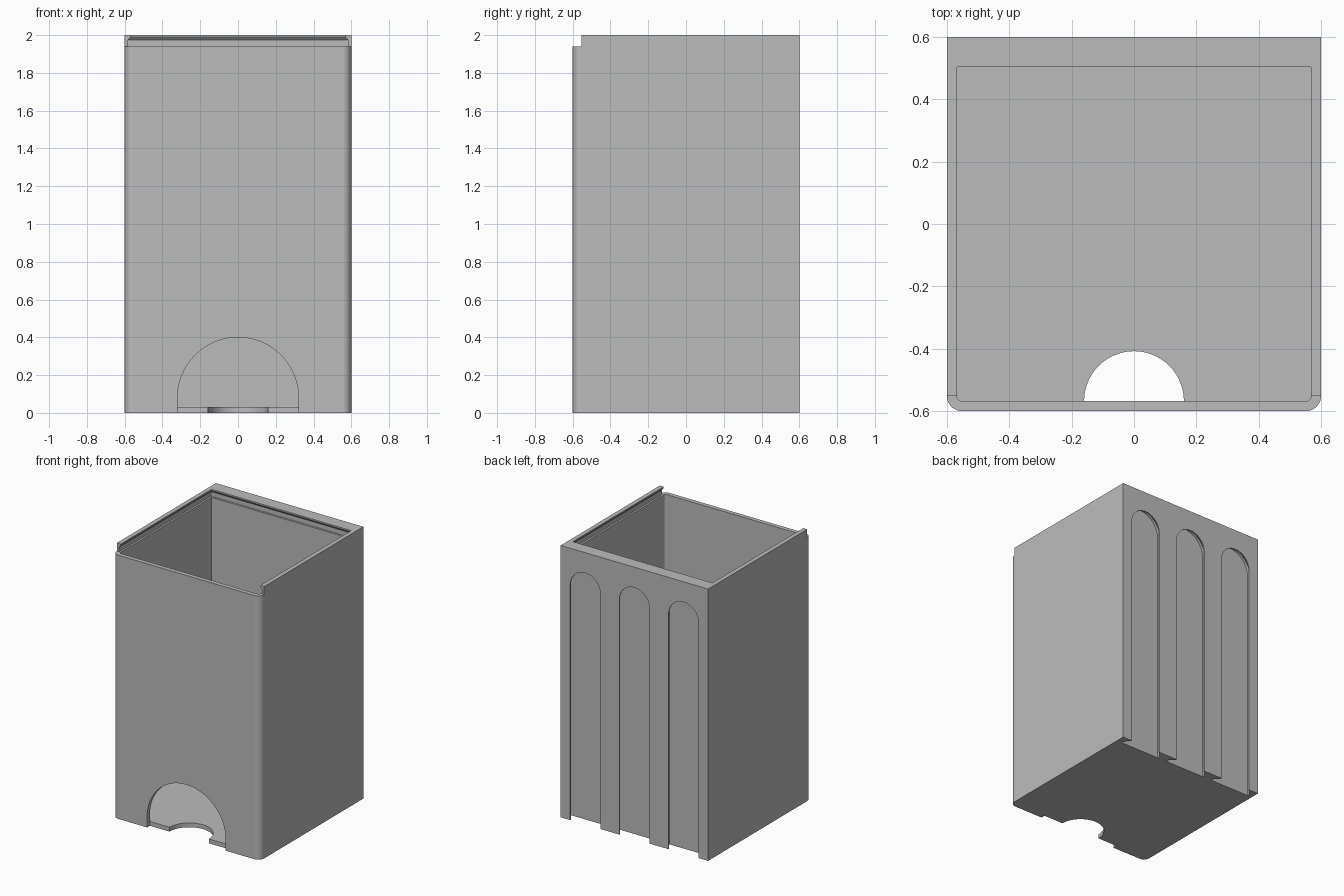
import bpy, bmesh, math

old = bpy.data.objects.get("Cube")
if old:
    bpy.data.objects.remove(old, do_unlink=True)

grey = bpy.data.materials.new("plain grey")
GREY = (0.5, 0.5, 0.5, 1)
grey.diffuse_color = GREY
grey.use_nodes = True
for node in grey.node_tree.nodes:
    if node.type == 'BSDF_PRINCIPLED':
        node.inputs["Base Color"].default_value = GREY
        node.inputs["Roughness"].default_value = 0.6


def loft(name, rings):
    """Closed solid through matching rings of 3D points."""
    bm = bmesh.new()
    loops = [[bm.verts.new(p) for p in ring] for ring in rings]
    n = len(loops[0])
    for a, b in zip(loops, loops[1:]):
        for i in range(n):
            j = (i + 1) % n
            bm.faces.new((a[i], a[j], b[j], b[i]))
    bm.faces.new(loops[0])
    bm.faces.new(loops[-1])
    bmesh.ops.recalc_face_normals(bm, faces=bm.faces)
    mesh = bpy.data.meshes.new(name)
    bm.to_mesh(mesh)
    bm.free()
    mesh.materials.append(grey)
    obj = bpy.data.objects.new(name, mesh)
    bpy.context.collection.objects.link(obj)
    return obj


def arc(cx, cy, r, start, end, steps):
    return [(cx + r * math.cos(math.radians(start + (end - start) * i / steps)),
             cy + r * math.sin(math.radians(start + (end - start) * i / steps)))
            for i in range(steps + 1)]


def plan(hw, front, back, r=0.0):
    """Rectangle seen from above, optionally with rounded front corners."""
    if r:
        return ([(hw, back), (-hw, back)]
                + arc(-hw + r, front + r, r, 180, 270, 12)
                + arc(hw - r, front + r, r, 270, 360, 12))
    return [(hw, back), (-hw, back), (-hw, front), (hw, front)]


def arch(cx, cz, r, bottom):
    """Round-topped opening in the xz plane."""
    return [(cx - r, bottom), (cx + r, bottom)] + arc(cx, cz, r, 0, 180, 40)


def at_z(pts, z):
    return [(x, y, z) for x, y in pts]


def at_y(pts, y):
    return [(x, y, z) for x, z in pts]


WALL, BACK, FLOOR, RIM = 0.032, 0.504, 0.032, 1.94
HALF, INNER = 0.6, 0.568

# Outer body
outer = plan(HALF, -HALF, HALF, 0.048)
body = loft("bin_body", [at_z(outer, 0), at_z(outer, 2)])

# Inside space
inner = plan(INNER, -INNER, BACK, 0.016)
cutters = [loft("cavity_cutter", [at_z(inner, FLOOR), at_z(inner, 2.1)])]

# Sliding lid channel with undercut rails, open at the front
cutters.append(loft("lid_channel_cutter", [
    at_z(plan(INNER + d, -0.7, BACK + d), z)
    for d, z in ((0.014, RIM), (0.014, 1.974), (0, 1.99), (0, 2.1))]))

# Lowered front rim
step = plan(0.7, -0.7, -0.552)
cutters.append(loft("front_rim_cutter", [at_z(step, RIM), at_z(step, 2.1)]))

# Front arch and half-round finger notch in the floor
door = arch(0, 0.08, 0.32, -0.1)
cutters.append(loft("front_arch_cutter", [at_y(door, -0.7), at_y(door, -INNER)]))
notch = arc(0, -INNER, 0.16, 0, 360, 80)[:-1]
cutters.append(loft("floor_notch_cutter", [at_z(notch, -0.1), at_z(notch, 0.1)]))

# Three undercut mounting slots in the back
for cx in (-0.4, 0, 0.4):
    cutters.append(loft("back_slot_cutter", [
        at_y(arch(cx, 1.728, r, -0.1), y)
        for y, r in ((0.534, 0.1624), (0.553, 0.1624), (0.593, 0.1224), (0.7, 0.1224))]))

for cutter in cutters:
    mod = body.modifiers.new(cutter.name, 'BOOLEAN')
    mod.operation = 'DIFFERENCE'
    mod.solver = 'EXACT'
    mod.object = cutter

# Bake the cuts and drop the cutters
bpy.context.view_layer.update()
evaluated = body.evaluated_get(bpy.context.evaluated_depsgraph_get())
finished = bpy.data.meshes.new_from_object(evaluated)
body.modifiers.clear()
body.data = finished
for cutter in cutters:
    bpy.data.objects.remove(cutter, do_unlink=True)

# Smooth curves, crisp edges
for obj in bpy.context.selected_objects:
    obj.select_set(False)
body.select_set(True)
bpy.context.view_layer.objects.active = body
bpy.ops.object.shade_smooth_by_angle(angle=math.radians(30))
weighted = body.modifiers.new("even_shading", 'WEIGHTED_NORMAL')
weighted.keep_sharp = True
